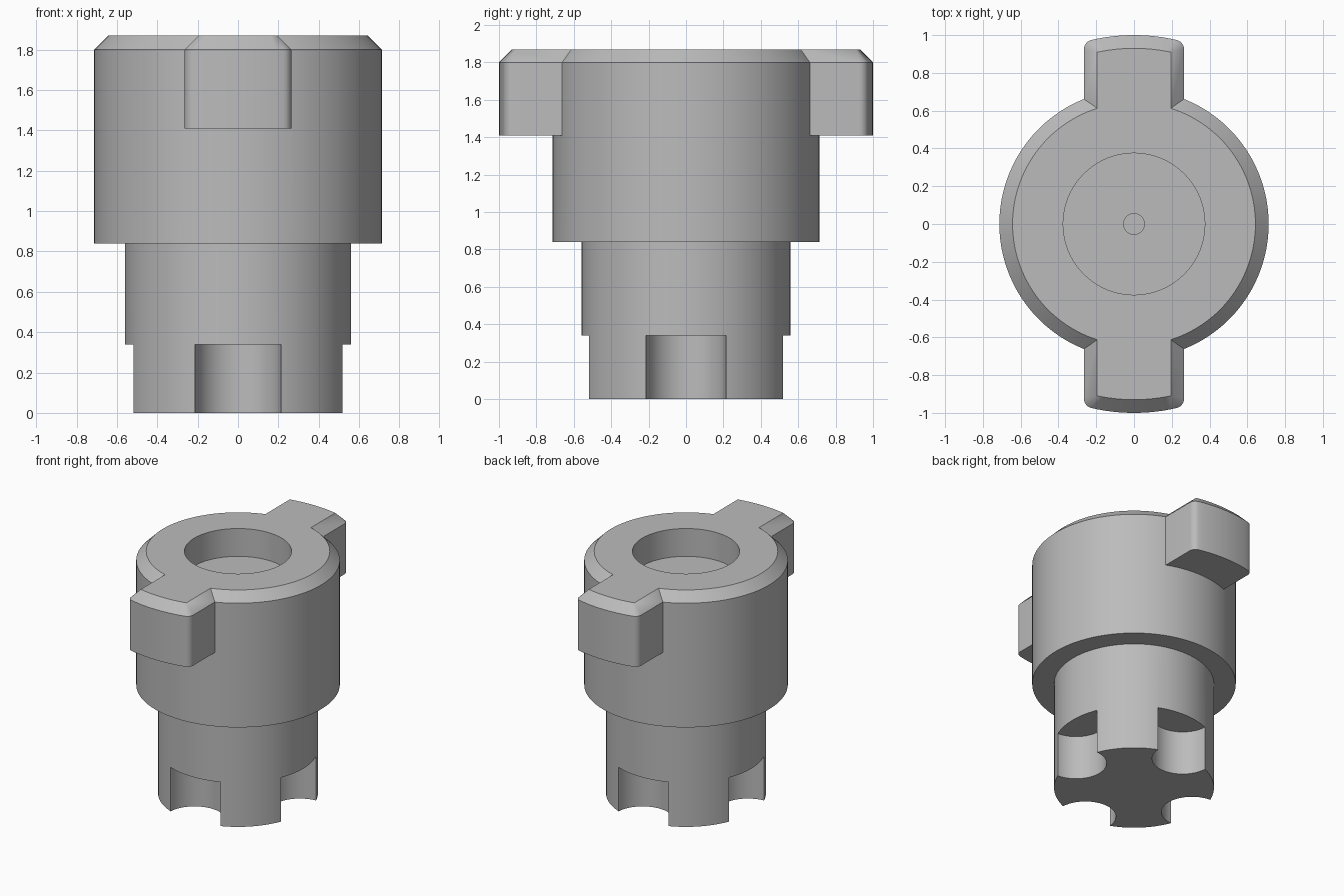
import bpy, bmesh, math

if "Cube" in bpy.data.objects:
    bpy.data.objects.remove(bpy.data.objects["Cube"], do_unlink=True)

steel = bpy.data.materials.new("grey_steel")
steel.use_nodes = True
GREY = (0.5, 0.5, 0.5, 1)
steel.diffuse_color = GREY
steel.node_tree.nodes["Principled BSDF"].inputs["Base Color"].default_value = GREY

TOP, CHAMFER = 1.87, 0.07


def finish(name, bm):
    """Turn a bmesh into a linked object with consistent normals."""
    bmesh.ops.remove_doubles(bm, verts=bm.verts, dist=1e-5)
    bmesh.ops.recalc_face_normals(bm, faces=bm.faces)
    mesh = bpy.data.meshes.new(name)
    bm.to_mesh(mesh)
    bm.free()
    mesh.materials.append(steel)
    obj = bpy.data.objects.new(name, mesh)
    bpy.context.collection.objects.link(obj)
    return obj


def loft(name, rings):
    """Closed solid through rings with equal point counts; single points close to a cap."""
    bm = bmesh.new()
    loops = [[bm.verts.new(p) for p in ring] for ring in rings]
    n = len(loops[0])
    for a, b in zip(loops, loops[1:]):
        for i in range(n):
            j = (i + 1) % n
            bm.faces.new((a[i], a[j], b[j], b[i]))
    bm.faces.new(loops[0])
    bm.faces.new(loops[-1])
    return finish(name, bm)


def circle(r, z, cx=0, cy=0, n=96):
    steps = [math.tau * i / n for i in range(n)]
    return [(cx + r * math.cos(t), cy + r * math.sin(t), z) for t in steps]


def lug_outline(inset, z, side):
    """Lug plan: straight flanks, rounded corners, arc-shaped outer end."""
    w, r = 0.265 - inset, 1 - inset
    f = max(0.05 - inset, 0)
    cx = w - f
    cy = math.sqrt((r - f) ** 2 - cx ** 2)
    end = math.atan2(cy, cx)
    half = [(w, 0.5)]
    half += [(cx + f * math.cos(end * i / 5), cy + f * math.sin(end * i / 5)) for i in range(6)]
    for i in range(1, 6):
        t = end + (math.pi / 2 - end) * i / 6
        half.append((r * math.cos(t), r * math.sin(t)))
    plan = half + [(0, r)] + [(-x, y) for x, y in reversed(half)]
    return [(x * side, y * side, z) for x, y in plan]


def combine(target, tool, operation):
    mod = target.modifiers.new(operation.lower(), "BOOLEAN")
    mod.operation, mod.solver, mod.object = operation, "EXACT", tool
    bpy.context.view_layer.objects.active = target
    bpy.ops.object.modifier_apply(modifier=mod.name)
    bpy.data.objects.remove(tool, do_unlink=True)


# Turned body: neck, shoulder, chamfered head, bore and small centre hole
profile = [(0.56, 0), (0.56, 0.84), (0.713, 0.84), (0.713, TOP - CHAMFER),
           (0.643, TOP), (0.375, TOP), (0.375, 1.655), (0.055, 1.655), (0.055, 1.4)]
body = loft("coupling_body", [circle(r, z) for r, z in profile])

# Two chamfered lugs on the head
for side in (1, -1):
    lug = loft("lug", [lug_outline(0, 1.41, side),
                       lug_outline(0, TOP - CHAMFER, side),
                       lug_outline(CHAMFER, TOP, side)])
    combine(body, lug, "UNION")

# Four round notches around the foot of the neck
for k in range(4):
    a = k * math.pi / 2
    x, y = 0.53 * math.cos(a), 0.53 * math.sin(a)
    notch = loft("notch_cutter", [circle(0.214, z, x, y, 64) for z in (-0.1, 0.34)])
    combine(body, notch, "DIFFERENCE")

bpy.ops.object.select_all(action="DESELECT")
body.select_set(True)
bpy.context.view_layer.objects.active = body
bpy.ops.object.shade_smooth_by_angle(angle=math.radians(30))
